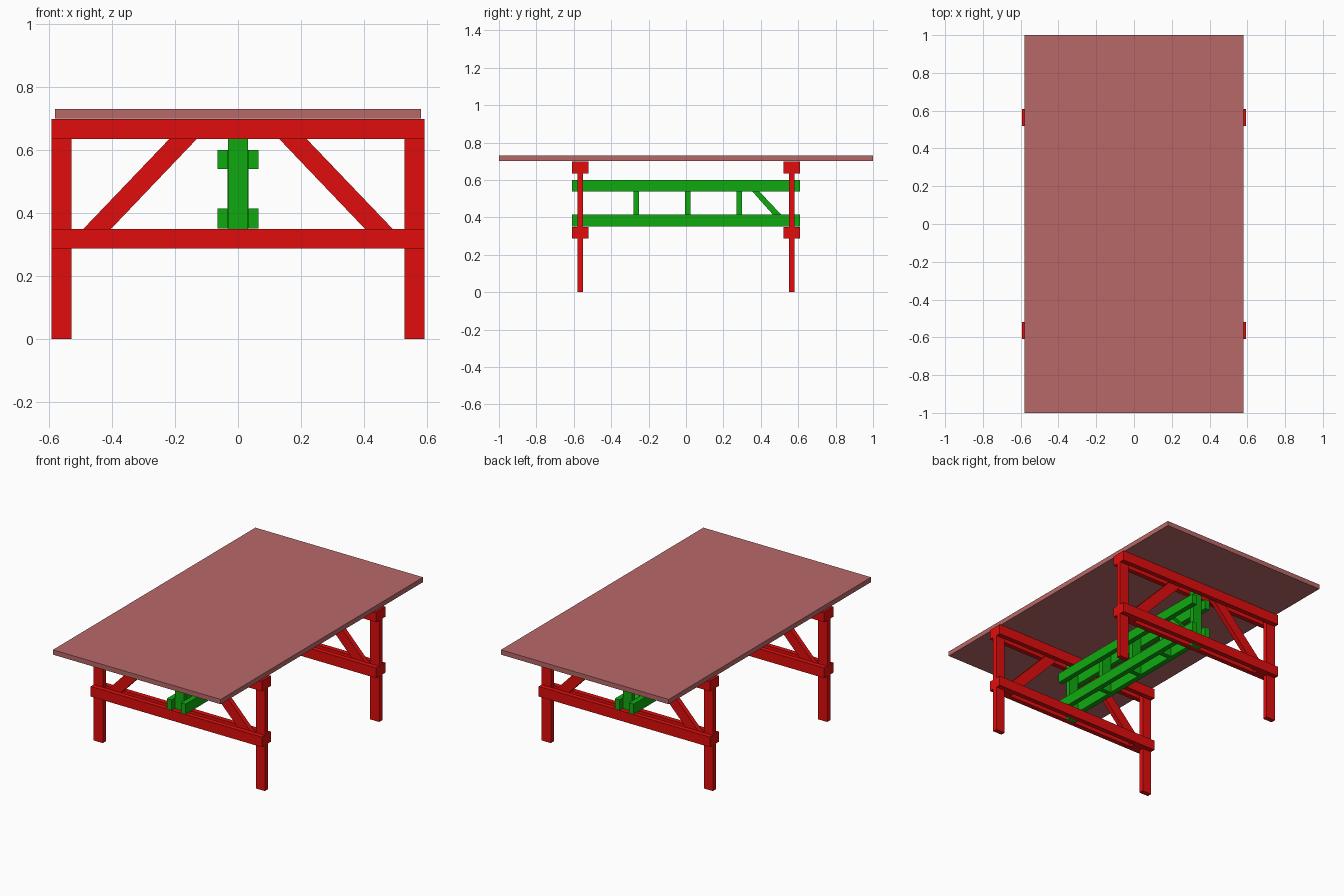
import bpy
import bmesh

if "Cube" in bpy.data.objects:
    bpy.data.objects.remove(bpy.data.objects["Cube"])


def material(name, rgb):
    m = bpy.data.materials.new(name)
    m.diffuse_color = (*rgb, 1)
    m.use_nodes = True
    m.node_tree.nodes["Principled BSDF"].inputs["Base Color"].default_value = m.diffuse_color
    return m


RED = material("red_paint", (0.75, 0.004, 0.004))
GREEN = material("green_paint", (0.005, 0.40, 0.005))
TOP = material("top_wood", (0.48, 0.14, 0.14))


def prism(name, pts, offset, mat):
    """Solid between a polygon of 3D points and its copy moved by offset."""
    bm = bmesh.new()
    face = bm.faces.new([bm.verts.new(p) for p in pts])
    new = bmesh.ops.extrude_face_region(bm, geom=[face])["geom"]
    bmesh.ops.translate(bm, vec=offset,
                        verts=[v for v in new if isinstance(v, bmesh.types.BMVert)])
    bmesh.ops.recalc_face_normals(bm, faces=bm.faces)
    me = bpy.data.meshes.new(name)
    bm.to_mesh(me)
    bm.free()
    me.materials.append(mat)
    ob = bpy.data.objects.new(name, me)
    bpy.context.collection.objects.link(ob)
    return ob


def box(name, x, y, z, mat):
    pts = [(x[0], y[0], z[0]), (x[1], y[0], z[0]), (x[1], y[1], z[0]), (x[0], y[1], z[0])]
    return prism(name, pts, (0, 0, z[1] - z[0]), mat)


T = 0.03                    # board thickness
FRAME_Y = 0.565             # centre of each trestle
LOW, HIGH = (0.286, 0.349), (0.635, 0.698)   # trestle rail heights

# Table top
box("table_top", (-0.58, 0.58), (-1, 1), (0.70, 0.73), TOP)

# Two trestles
for end, cy in (("front", -FRAME_Y), ("back", FRAME_Y)):
    y0, y1 = cy - T / 2, cy + T / 2
    # Paired rails clamping the legs
    for level, z in (("lower", LOW), ("upper", HIGH)):
        box(f"{end}_{level}_rail_outer", (-0.592, 0.592), (y0 - T, y0), z, RED)
        box(f"{end}_{level}_rail_inner", (-0.592, 0.592), (y1, y1 + T), z, RED)
    for side, s in (("left", -1), ("right", 1)):
        # Leg
        box(f"{end}_{side}_leg", sorted((s * 0.529, s * 0.592)), (y0, y1), (0, 0.698), RED)
        # Diagonal brace, continuing between the rails
        profile = [(0.07, 0.698), (0.157, 0.698), (0.528, 0.310), (0.528, LOW[0]), (0.463, LOW[0])]
        prism(f"{end}_{side}_brace", [(s * x, y0, z) for x, z in profile], (0, T, 0), RED)
    # Centre post of the trestle
    box(f"{end}_centre_post", (-0.031, 0.031), (y0, y1), (LOW[0], 0.698), GREEN)

# Long stretcher beams, paired either side of the posts
for level, z in (("lower", (0.35, 0.414)), ("upper", (0.539, 0.60))):
    for side, x in (("left", (-0.065, -0.033)), ("right", (0.033, 0.065))):
        box(f"{side}_{level}_stretcher", x, (-0.61, 0.61), z, GREEN)

# Short posts between the stretchers
for i, y in enumerate((-0.265, 0.01, 0.285)):
    box(f"stretcher_post_{i + 1}", (-0.033, 0.033), (y - T / 2, y + T / 2), (0.35, 0.60), GREEN)

# Single diagonal brace of the stretcher
profile = [(0.300, 0.60), (0.334, 0.60), (0.5495, 0.372), (0.5495, 0.35), (0.522, 0.35)]
prism("stretcher_brace", [(-0.031, y, z) for y, z in profile], (0.062, 0, 0), GREEN)
